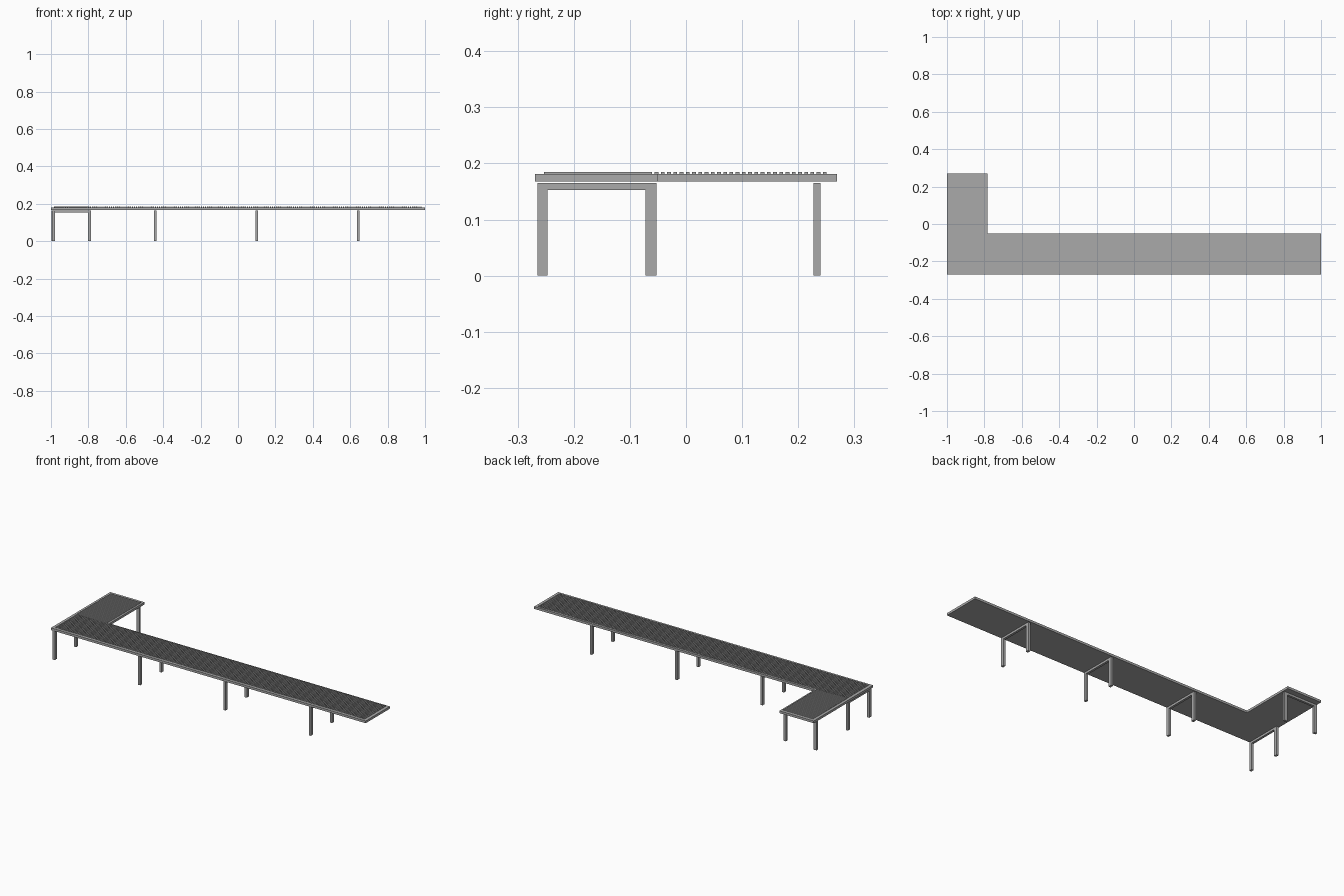
import bpy
import bmesh

cube = bpy.data.objects.get("Cube")
if cube:
    bpy.data.objects.remove(cube, do_unlink=True)

SHADE = 0.4
grey = bpy.data.materials.new("metal grey")
grey.use_nodes = True
grey.diffuse_color = (SHADE, SHADE, SHADE, 1)
grey.node_tree.nodes["Principled BSDF"].inputs["Base Color"].default_value = grey.diffuse_color


def boxes(name, extents):
    """One object made of boxes given as (x0, x1, y0, y1, z0, z1)."""
    bm = bmesh.new()
    for x0, x1, y0, y1, z0, z1 in extents:
        for v in bmesh.ops.create_cube(bm, size=1)["verts"]:
            v.co.x = x1 if v.co.x > 0 else x0
            v.co.y = y1 if v.co.y > 0 else y0
            v.co.z = z1 if v.co.z > 0 else z0
    mesh = bpy.data.meshes.new(name)
    bm.to_mesh(mesh)
    bm.free()
    mesh.materials.append(grey)
    ob = bpy.data.objects.new(name, mesh)
    bpy.context.collection.objects.link(ob)


def spread(start, end, pitch):
    """Evenly spaced (low, high) slat extents between start and end."""
    n = round((end - start) / pitch)
    step = (end - start) / n
    return [(start + step * (i + 0.2), start + step * (i + 0.8)) for i in range(n)]


LOW, HIGH, TOP = 0.168, 0.181, 0.185
BEAM_LOW, BEAM_HIGH = 0.153, 0.165
RIM = 0.016
PITCH = 0.0112
FRONT, JOIN, BACK = -0.269, -0.05, 0.269
WING = -0.782

# L-shaped platform: long walkway and side wing
boxes("walkway_deck", [(-1, 1, FRONT, JOIN, LOW, HIGH)])
boxes("wing_deck", [(-1, WING, JOIN, BACK, LOW, HIGH)])

# Raised slats across each deck
boxes("walkway_slats", [
    (a, b, FRONT + RIM, JOIN - 0.011, HIGH - 0.001, TOP)
    for a, b in spread(-1 + RIM, 1 - RIM, PITCH)])
boxes("wing_slats", [
    (-1 + RIM, WING - 0.011, a, b, HIGH - 0.001, TOP)
    for a, b in spread(JOIN - 0.008, BACK - RIM, PITCH)])

# Trestles: two posts joined by a cross beam
for i in range(4):
    x = -0.985 + 0.5423 * i
    a, b = x - 0.0065, x + 0.0065
    boxes(f"walkway_trestle_{i + 1}", [
        (a, b, -0.265, -0.247, 0, BEAM_HIGH),
        (a, b, -0.072, -0.053, 0, BEAM_HIGH),
        (a, b, -0.247, -0.072, BEAM_LOW, BEAM_HIGH)])
boxes("wing_trestle", [
    (-0.997, -0.979, 0.227, 0.24, 0, BEAM_HIGH),
    (-0.803, -0.786, 0.227, 0.24, 0, BEAM_HIGH),
    (-0.979, -0.803, 0.227, 0.24, BEAM_LOW, BEAM_HIGH)])
